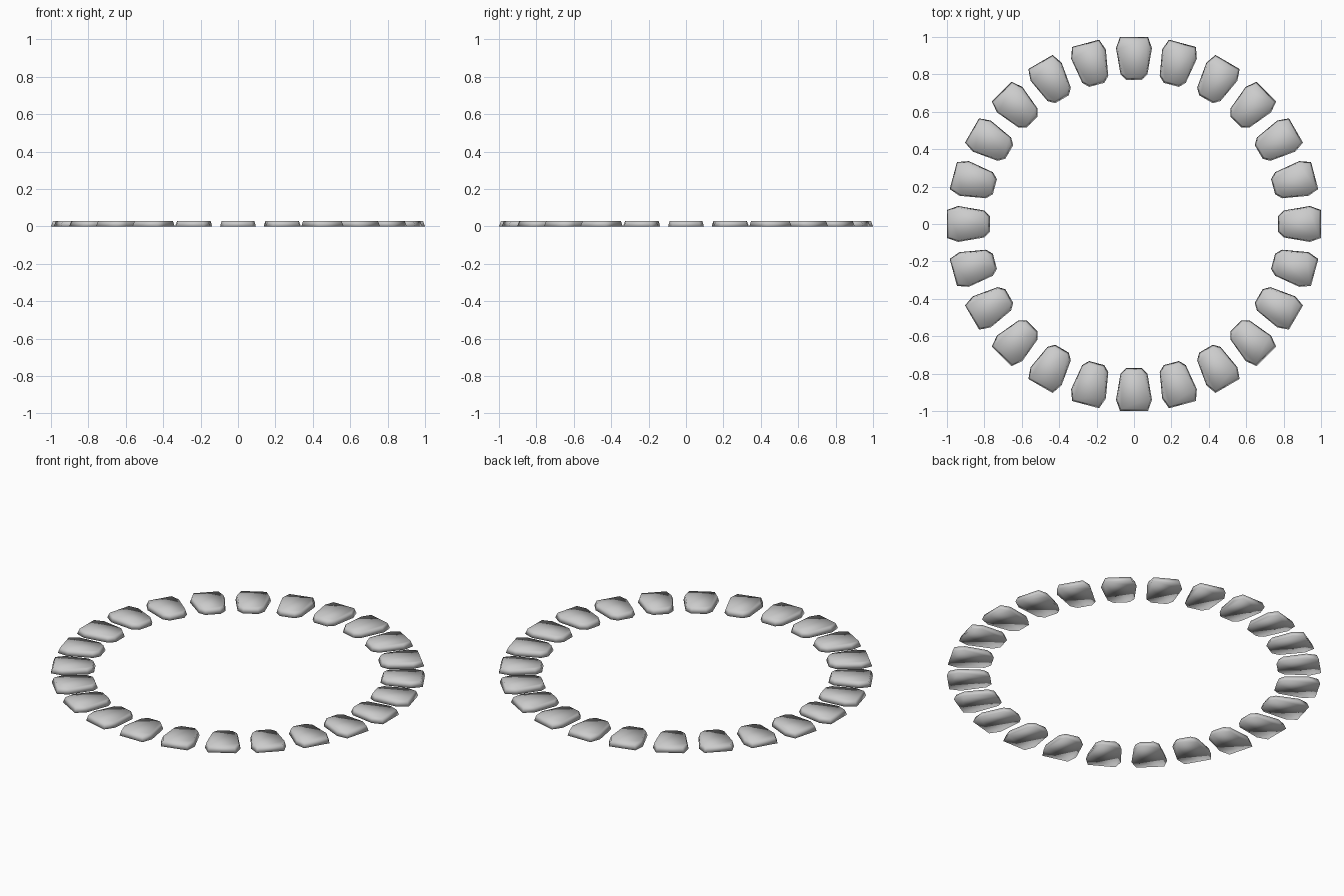
import bpy, bmesh, math

if "Cube" in bpy.data.objects:
    bpy.data.objects.remove(bpy.data.objects["Cube"])

COUNT = 24
HEIGHT = 0.03
# half outline of a stone: (radius from ring centre, half width)
HALF = [(1.0, 0.075), (0.94, 0.096), (0.80, 0.072), (0.77, 0.042)]
OUTLINE = HALF + [(r, -w) for r, w in reversed(HALF)]
MID = 0.89


def add_stone(bm, angle):
    # base outline, slightly smaller top outline
    c, s = math.cos(angle), math.sin(angle)

    def ring(scale, z):
        pts = [(MID + (r - MID) * scale, w * scale) for r, w in OUTLINE]
        return [bm.verts.new((r * c - w * s, r * s + w * c, z)) for r, w in pts]

    low, high = ring(1.0, 0.0), ring(0.9, HEIGHT)
    n = len(low)
    bm.faces.new(low)
    bm.faces.new(high)
    for i in range(n):
        j = (i + 1) % n
        bm.faces.new((low[i], low[j], high[j], high[i]))


# ring of flat stones
bm = bmesh.new()
for k in range(COUNT):
    add_stone(bm, 2 * math.pi * k / COUNT)
bmesh.ops.recalc_face_normals(bm, faces=bm.faces)
for f in bm.faces:
    f.smooth = True
mesh = bpy.data.meshes.new("stone_ring")
bm.to_mesh(mesh)
bm.free()
obj = bpy.data.objects.new("stone_ring", mesh)
bpy.context.collection.objects.link(obj)
